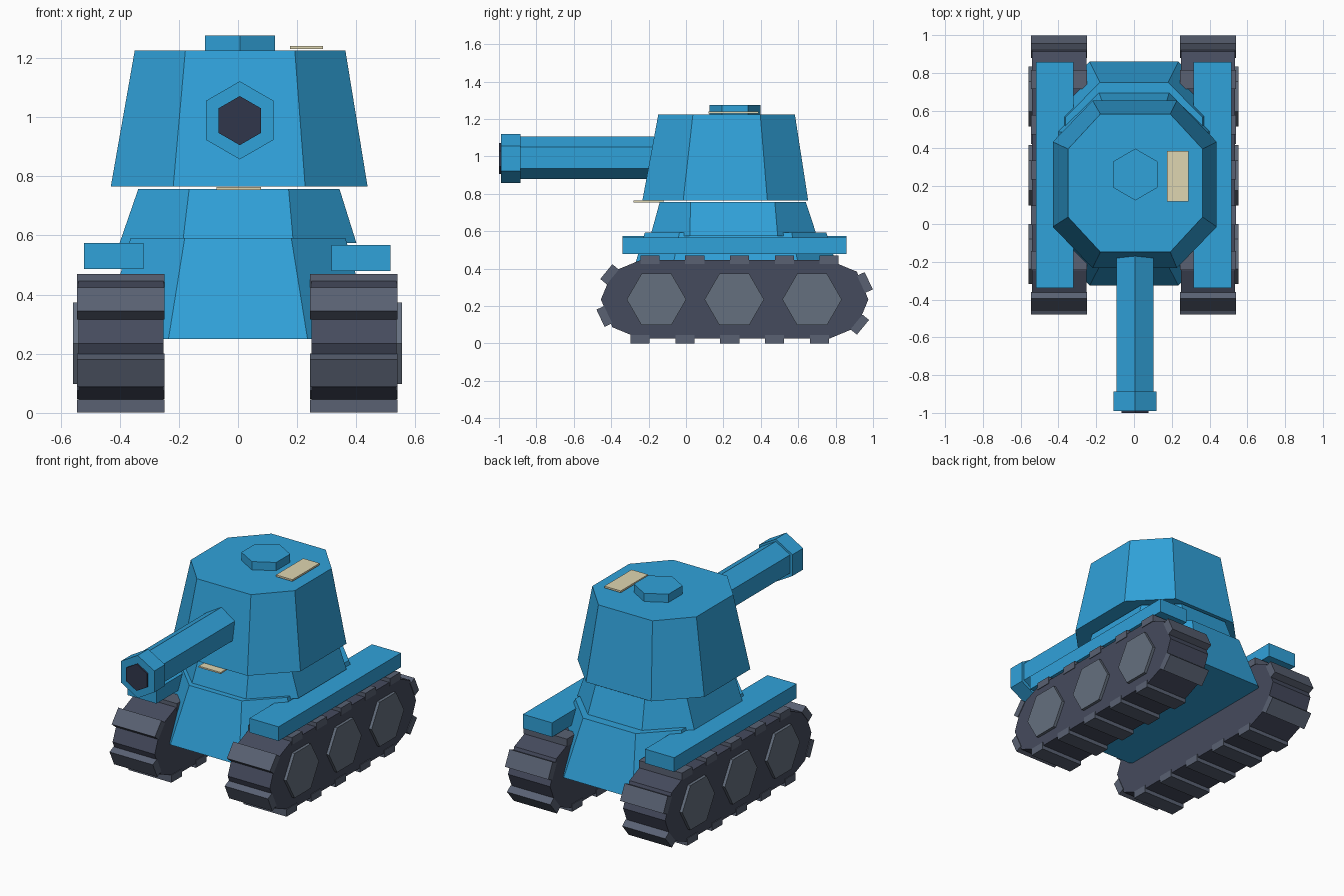
import bpy, bmesh
from math import sin, cos, pi
from mathutils import Vector, Matrix

if "Cube" in bpy.data.objects:
    bpy.data.objects.remove(bpy.data.objects["Cube"])


def material(name, rgb):
    m = bpy.data.materials.new(name)
    m.diffuse_color = (*rgb, 1)
    m.use_nodes = True
    m.node_tree.nodes["Principled BSDF"].inputs["Base Color"].default_value = m.diffuse_color
    return m


BLUE = material("blue_paint", (0.03, 0.36, 0.70))
DARK = material("track_dark", (0.06, 0.07, 0.11))
TREAD = material("tread_grey", (0.10, 0.12, 0.17))
WHEEL = material("wheel_grey", (0.13, 0.16, 0.21))
CREAM = material("cream", (0.74, 0.67, 0.44))
BLACK = material("bore_dark", (0.03, 0.037, 0.07))


def finish(name, bm, mat):
    bmesh.ops.recalc_face_normals(bm, faces=bm.faces)
    me = bpy.data.meshes.new(name)
    bm.to_mesh(me)
    bm.free()
    me.materials.append(mat)
    ob = bpy.data.objects.new(name, me)
    bpy.context.collection.objects.link(ob)
    return ob


def loft(name, low, high, mat):
    """Closed solid between two matching rings."""
    bm = bmesh.new()
    a = [bm.verts.new(p) for p in low]
    b = [bm.verts.new(p) for p in high]
    n = len(a)
    bm.faces.new(a)
    bm.faces.new(b)
    for i in range(n):
        j = (i + 1) % n
        bm.faces.new((a[i], a[j], b[j], b[i]))
    return finish(name, bm, mat)


def octagon(hx, hy, fx, fy, z, cy, cx=0.0):
    """Chamfered rectangle: half sizes hx, hy; flat half lengths fx, fy."""
    pts = [(hx, -fy), (hx, fy), (fx, hy), (-fx, hy),
           (-hx, fy), (-hx, -fy), (-fx, -hy), (fx, -hy)]
    return [(cx + x, cy + y, z) for x, y in pts]


def hexagon(r, axis, at, centre, turn):
    """Hexagon ring square to an axis; centre holds the other two coordinates."""
    ring = []
    for i in range(6):
        a = turn + i * pi / 3
        p = [centre[0] + r * cos(a), centre[1] + r * sin(a)]
        p.insert(axis, at)
        ring.append(p)
    return ring


def hex_prism(name, r, axis, start, end, centre, turn, mat):
    return loft(name, hexagon(r, axis, start, centre, turn),
                hexagon(r, axis, end, centre, turn), mat)


def add_box(bm, lo, hi, rot=Matrix.Identity(4)):
    lo, hi = Vector(lo), Vector(hi)
    m = Matrix.Translation((lo + hi) / 2) @ rot @ Matrix.Diagonal((*(hi - lo), 1))
    bmesh.ops.create_cube(bm, size=1, matrix=m)


def box(name, lo, hi, mat):
    bm = bmesh.new()
    add_box(bm, lo, hi)
    return finish(name, bm, mat)


# Hull, collar and turret
loft("lower_hull", octagon(0.46, 0.593, 0.235, 0.37, 0.25, 0.267),
     octagon(0.363, 0.485, 0.18, 0.30, 0.592, 0.265), BLUE)
loft("turret_collar", octagon(0.40, 0.445, 0.187, 0.235, 0.575, 0.255),
     octagon(0.34, 0.39, 0.168, 0.225, 0.757, 0.25, 0.003), BLUE)
loft("turret", octagon(0.434, 0.443, 0.223, 0.225, 0.765, 0.21, 0.004),
     octagon(0.356, 0.365, 0.185, 0.18, 1.225, 0.217, 0.007), BLUE)

# Roof hatch, roof plate and front plate
hex_prism("hatch", 0.137, 2, 1.21, 1.276, (0.007, 0.262), pi / 2, BLUE)
box("roof_plate", (0.176, 0.12, 1.230), (0.288, 0.387, 1.241), CREAM)
box("front_plate", (-0.073, -0.28, 0.754), (0.077, -0.12, 0.763), CREAM)

# Gun
hex_prism("barrel", 0.113, 1, -0.90, -0.10, (0.006, 0.993), pi / 2, BLUE)
hex_prism("muzzle", 0.132, 1, -0.99, -0.886, (0.006, 0.989), pi / 2, BLUE)
hex_prism("bore", 0.083, 1, -1.0, -0.97, (0.006, 0.988), pi / 2, BLACK)

# Running gear, built on each side
R, CZ, Y0, Y1 = 0.212, 0.235, -0.245, 0.765
STRAIGHT, ARC = Y1 - Y0, pi * R


def track_point(s):
    """Point and turn angle at a distance along the track loop."""
    s %= 2 * (STRAIGHT + ARC)
    half = s >= STRAIGHT + ARC
    if half:
        s -= STRAIGHT + ARC
    if s < STRAIGHT:
        y, z, a = Y0 + s, -R, 0.0
    else:
        a = (s - STRAIGHT) / R
        y, z = Y1 + R * sin(a), -R * cos(a)
    if half:
        y, z, a = Y0 + Y1 - y, -z, a + pi
    return y, CZ + z, a


profile = [(c + 0.21 * sin(a), CZ - 0.21 * cos(a))
           for c, first in ((Y1, 0), (Y0, 4))
           for a in [(first + k) * pi / 4 for k in range(5)]]

for side, sx in (("right", 1), ("left", -1)):
    off = -0.002

    def span(a, b):
        return sorted((sx * a + off, sx * b + off))

    a, b = span(0.25, 0.538)
    loft(side + "_track", [(a, y, z) for y, z in profile],
         [(b, y, z) for y, z in profile], DARK)

    # Tread pads around the loop
    bm = bmesh.new()
    a, b = span(0.246, 0.542)
    for i in range(14):
        y, z, ang = track_point(i * 2 * (STRAIGHT + ARC) / 14)
        add_box(bm, (a, y - 0.051, z - 0.0225), (b, y + 0.051, z + 0.0225),
                Matrix.Rotation(ang, 4, 'X'))
    finish(side + "_treads", bm, TREAD)

    # Road wheels on the outer face
    a, b = span(0.50, 0.556)
    for i, y in enumerate((-0.158, 0.258, 0.674)):
        hex_prism(f"{side}_wheel_{i + 1}", 0.159, 0, a, b, (y, CZ), 0, WHEEL)

    # Fender over the track
    a, b = span(0.318, 0.518)
    dz = -0.004 * sx
    box(side + "_fender", (a, -0.34, 0.483 + dz), (b, 0.858, 0.571 + dz), BLUE)
